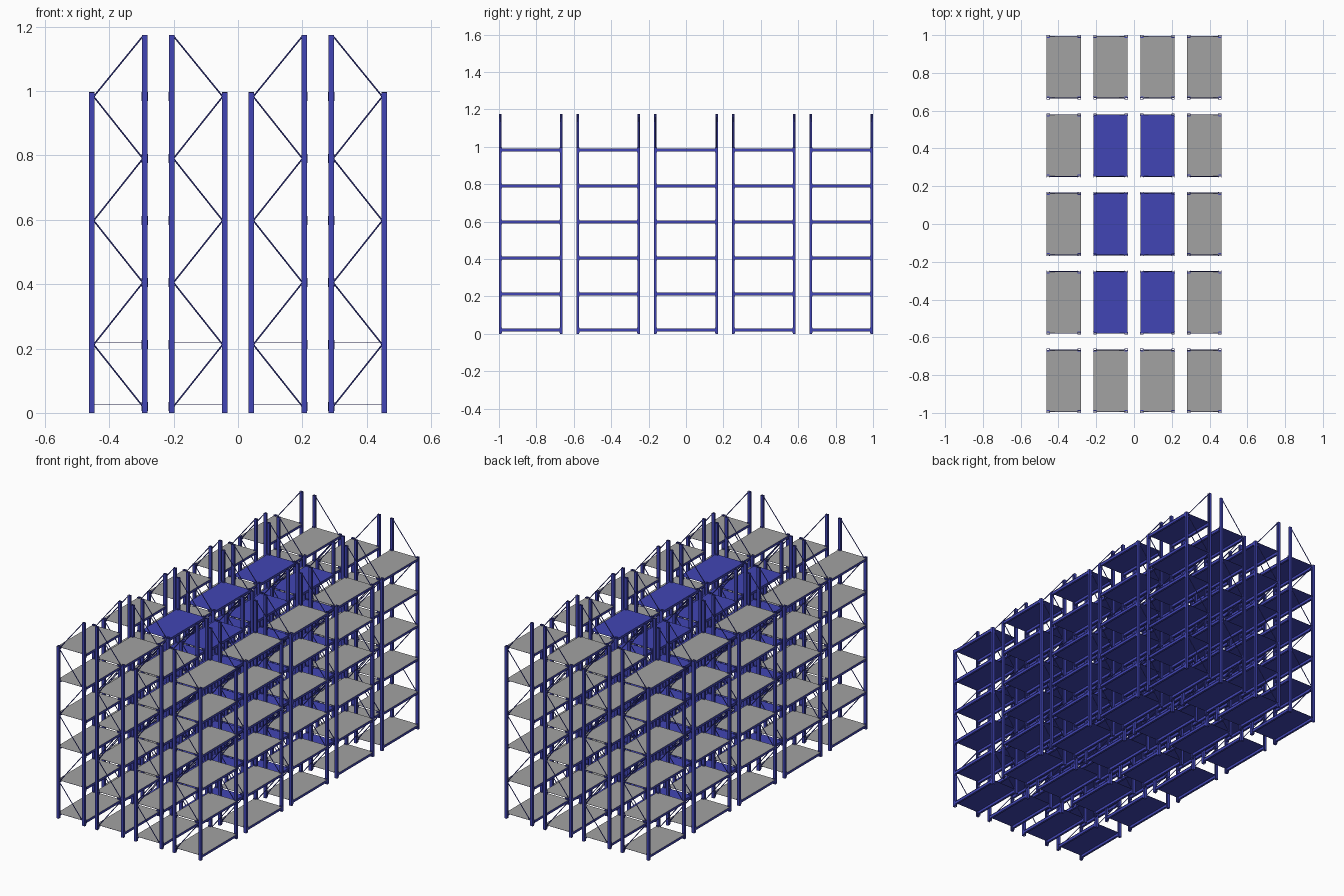
import bpy, bmesh
from mathutils import Vector, Matrix

if "Cube" in bpy.data.objects:
    bpy.data.objects.remove(bpy.data.objects["Cube"])


def material(name, rgb):
    m = bpy.data.materials.new(name)
    m.diffuse_color = (*rgb, 1)
    m.use_nodes = True
    m.node_tree.nodes["Principled BSDF"].inputs["Base Color"].default_value = m.diffuse_color
    return m


BLUE = material("blue steel", (0.053, 0.060, 0.46))
GREY = material("grey shelf", (0.36, 0.36, 0.36))

HALF_X, HALF_Y = 0.0825, 0.1635            # post centres within one rack
POST_W, POST_D, WALL = 0.017, 0.013, 0.002
SHORT, TALL = 0.995, 1.175
LEVELS = [0.0195 + 0.1927 * k for k in range(6)]


def box(bm, centre, size):
    mat = Matrix.Translation(centre) @ Matrix.Diagonal((*size, 1))
    bmesh.ops.create_cube(bm, size=1, matrix=mat)


def rod(bm, a, b, r):
    a, b = Vector(a), Vector(b)
    d = b - a
    mat = Matrix.Translation((a + b) / 2) @ d.to_track_quat('Z', 'Y').to_matrix().to_4x4()
    bmesh.ops.create_cone(bm, cap_ends=True, segments=6, radius1=r, radius2=r,
                          depth=d.length, matrix=mat)


def channel(bm, x, y, height, sx):
    """C-shaped upright with small lips, open towards the inside of the rack."""
    w, d, t, lip = POST_W / 2, POST_D / 2, WALL, 0.004
    half = [(w, t - d), (w, -d), (-w, -d)]
    prof = [(-w, -d), (w, -d), (w, lip - d), (w - t, lip - d), (w - t, t - d), (t - w, t - d)]
    prof += [(px, -py) for px, py in reversed(prof)]
    verts = [bm.verts.new((x + sx * px, y + py, 0)) for px, py in prof]
    face = bm.faces.new(verts)
    ext = bmesh.ops.extrude_face_region(bm, geom=[face])
    top = [v for v in ext["geom"] if isinstance(v, bmesh.types.BMVert)]
    bmesh.ops.translate(bm, verts=top, vec=(0, 0, height))


def finish(bm, name, mats=(BLUE,)):
    bmesh.ops.recalc_face_normals(bm, faces=bm.faces[:])
    me = bpy.data.meshes.new(name)
    bm.to_mesh(me)
    bm.free()
    for m in mats:
        me.materials.append(m)
    return me


# Uprights: short pair on one side, tall pair on the other
bm = bmesh.new()
for sy in (-1, 1):
    channel(bm, -HALF_X, sy * HALF_Y, SHORT, 1)
    channel(bm, HALF_X, sy * HALF_Y, TALL, -1)
posts = finish(bm, "posts")

# Zigzag braces on both end frames
bm = bmesh.new()
zig = LEVELS + [TALL - 0.004]
for sy in (-1, 1):
    for k in range(6):
        s = 1 if k % 2 == 0 else -1
        e = HALF_X - 0.006
        rod(bm, (s * e, sy * HALF_Y, zig[k]), (-s * e, sy * HALF_Y, zig[k + 1]), 0.0024)
braces = finish(bm, "braces")

# Shelf beams and their end brackets
bm = bmesh.new()
brackets_bm = bmesh.new()
inner = HALF_Y - POST_D / 2
for z in LEVELS:
    for sx in (-1, 1):
        box(bm, (sx * HALF_X, 0, z), (0.012, 2 * inner, 0.015))
        for sy in (-1, 1):
            box(brackets_bm, (sx * HALF_X, sy * (inner - 0.0015), z),
                (0.0195 if sx > 0 else 0.0165, 0.003, 0.028))
beams = finish(bm, "beams")
brackets = finish(brackets_bm, "brackets")


# Thin shelf panels, coloured on top and blue underneath
def panels(name, top_mat):
    bm = bmesh.new()
    for z in LEVELS:
        box(bm, (0, 0, z + 0.0078), (2 * HALF_X + 0.0155, 2 * HALF_Y, 0.001))
    bm.normal_update()
    for f in bm.faces:
        f.material_index = 1 if f.normal.z > 0.5 else 0
    return finish(bm, name, (BLUE, top_mat))


grey_shelves = panels("grey_shelves", GREY)
blue_shelves = panels("blue_shelves", BLUE)

# Four columns by five rows of racks, every second column turned round
for col, x in enumerate((-0.372, -0.124, 0.124, 0.372)):
    for row in range(5):
        core = col in (1, 2) and row in (1, 2, 3)
        place = Matrix.Translation((x, (row - 2) * 0.415, 0))
        if col % 2:
            place = place @ Matrix.Rotation(3.14159265, 4, 'Z')
        for me in (posts, braces, beams, brackets, blue_shelves if core else grey_shelves):
            ob = bpy.data.objects.new(f"{me.name}_{col + 1}_{row + 1}", me)
            ob.matrix_world = place
            bpy.context.collection.objects.link(ob)
